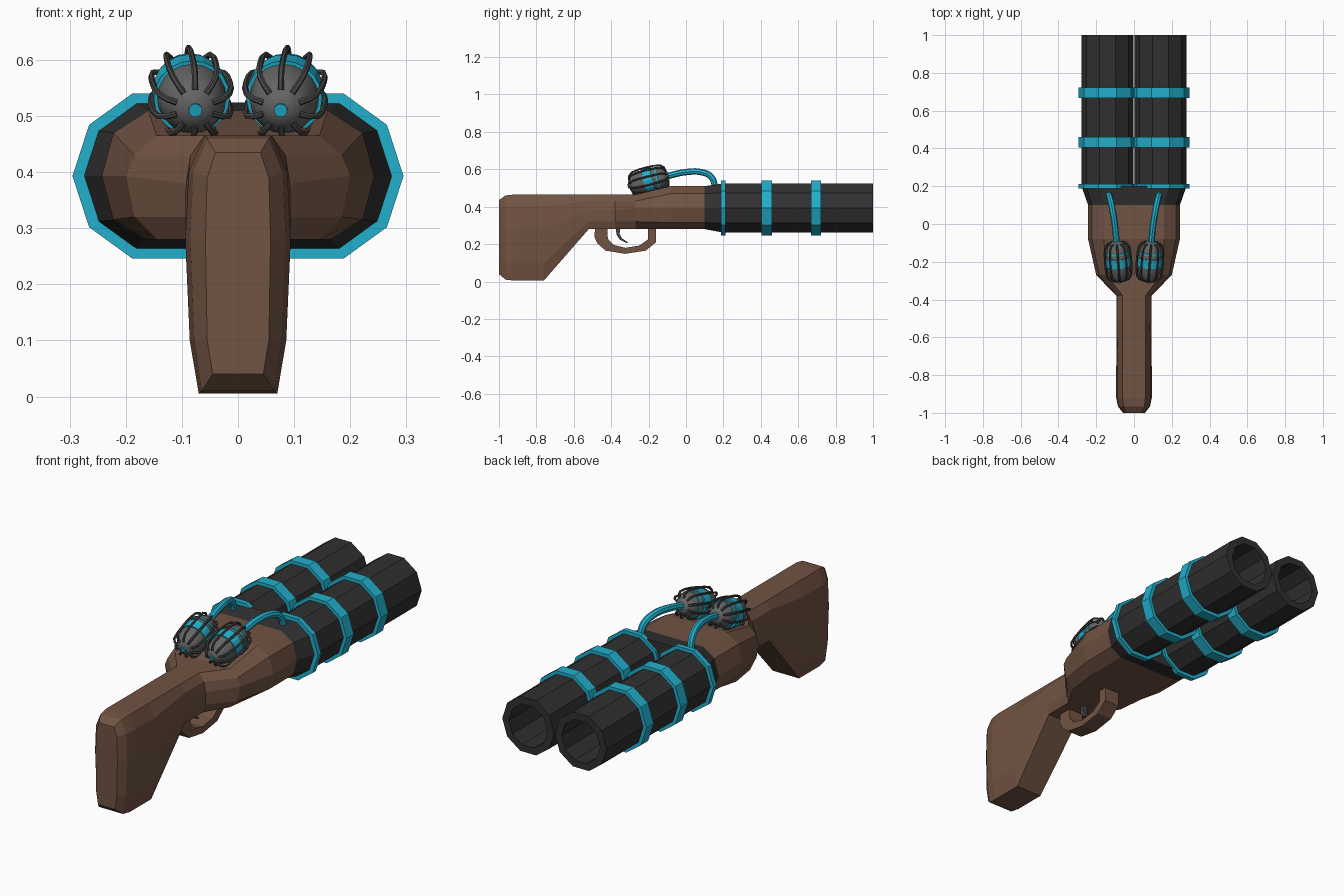
import bpy, bmesh, math
from mathutils import Matrix, Vector

if "Cube" in bpy.data.objects:
    bpy.data.objects.remove(bpy.data.objects["Cube"], do_unlink=True)


def material(name, rgb):
    m = bpy.data.materials.new(name)
    m.use_nodes = True
    m.diffuse_color = (*rgb, 1)
    bsdf = next(n for n in m.node_tree.nodes if n.type == 'BSDF_PRINCIPLED')
    bsdf.inputs["Base Color"].default_value = (*rgb, 1)
    return m


WOOD = material("brown wood", (0.165, 0.087, 0.055))
BLACK = material("black metal", (0.03, 0.03, 0.03))
CYAN = material("cyan", (0.016, 0.43, 0.6))
GREY = material("grey metal", (0.13, 0.13, 0.13))
DARK = material("dark grey metal", (0.065, 0.062, 0.06))


def activate(ob):
    bpy.ops.object.select_all(action='DESELECT')
    ob.select_set(True)
    bpy.context.view_layer.objects.active = ob


def smooth(ob):
    activate(ob)
    bpy.ops.object.shade_smooth_by_angle(angle=math.radians(40))


def finish(bm, name, mat, matrix=None):
    bmesh.ops.remove_doubles(bm, verts=bm.verts, dist=1e-5)
    bmesh.ops.recalc_face_normals(bm, faces=bm.faces)
    me = bpy.data.meshes.new(name)
    bm.to_mesh(me)
    bm.free()
    me.materials.append(mat)
    ob = bpy.data.objects.new(name, me)
    bpy.context.collection.objects.link(ob)
    if matrix:
        ob.matrix_world = matrix
    return ob


def loft(name, sections, mat, caps=True):
    """Skin a row of closed cross-sections."""
    bm = bmesh.new()
    rows = [[bm.verts.new(p) for p in s] for s in sections]
    n = len(rows[0])
    for a, b in zip(rows, rows[1:]):
        for i in range(n):
            j = (i + 1) % n
            bm.faces.new((a[i], a[j], b[j], b[i]))
    if caps:
        bm.faces.new(rows[0])
        bm.faces.new(rows[-1])
    return finish(bm, name, mat)


def lathe(name, profile, sides, mat, matrix):
    """Spin (height, radius) pairs around the local z axis."""
    bm = bmesh.new()
    vs = [bm.verts.new((r, 0, h)) for h, r in profile]
    es = [bm.edges.new(pair) for pair in zip(vs, vs[1:])]
    bmesh.ops.spin(bm, geom=vs + es, axis=(0, 0, 1), cent=(0, 0, 0),
                   angle=math.tau, steps=sides, use_duplicate=False)
    return finish(bm, name, mat, matrix)


def tube(name, paths, radius, mat, matrix=None, res=1, kind='POLY'):
    """Round rods along point paths, turned into a mesh."""
    cu = bpy.data.curves.new(name, 'CURVE')
    cu.dimensions = '3D'
    cu.bevel_depth = radius
    cu.bevel_resolution = res
    cu.resolution_u = 5
    cu.use_fill_caps = True
    for path in paths:
        sp = cu.splines.new(kind)
        if kind == 'BEZIER':
            sp.bezier_points.add(len(path) - 1)
            for bp, p in zip(sp.bezier_points, path):
                bp.co = p
                bp.handle_left_type = bp.handle_right_type = 'AUTO'
        else:
            sp.points.add(len(path) - 1)
            for pt, p in zip(sp.points, path):
                pt.co = (*p, 1)
    cu.materials.append(mat)
    ob = bpy.data.objects.new(name, cu)
    bpy.context.collection.objects.link(ob)
    if matrix:
        ob.matrix_world = matrix
    activate(ob)
    bpy.ops.object.convert(target='MESH')
    smooth(ob)
    return ob


def section(y, half):
    """Mirror a right-hand outline (x, z), bottom to top, at depth y."""
    return [(x, y, z) for x, z in half] + [(-x, y, z) for x, z in reversed(half)]


# Wooden stock and receiver
MID = 0.393
front = [(.165, .28), (.222, .315), (.243, MID), (.222, .47), (.16, .51)]
shoulder = [(.145, .28), (.185, .32), (.2, MID), (.185, .43), (.145, .465)]
grip = [(.08, .28), (.092, .32), (.093, .38), (.085, .43), (.06, .465)]
butt = [(.07, .005), (.086, .1), (.094, .28), (.088, .4), (.06, .465)]
end = [(.045, .04), (.055, .1), (.058, .28), (.055, .39), (.04, .435)]
near_end = [(.065, .01), (.078, .1), (.085, .28), (.08, .4), (.055, .46)]
loft("stock", [section(y, s) for y, s in (
    (-1, end), (-.965, near_end), (-.92, butt), (-.76, butt),
    (-.52, grip), (-.38, grip), (-.27, shoulder), (-.08, front), (.1, front))], WOOD)

# Black collar joining the receiver to both barrels
BX, BR, RR = 0.14, 0.138, 0.155
hull = [(BX + BR * math.cos(a), MID + BR * math.sin(a))
        for a in (math.radians(d) for d in (-72, -36, 0, 36, 72))]
loft("collar", [section(.1, front), section(.2, hull)], BLACK)

# Barrels with raised bands
for side, sx in (("left", 1), ("right", -1)):
    axis = Matrix.Translation((sx * BX, 0, MID)) @ Matrix.Rotation(-math.pi / 2, 4, 'X')
    lathe(side + "_barrel", [(.19, 0), (.19, BR), (1, BR), (1, .103), (.25, .103), (.25, 0)],
          10, BLACK, axis)
    for k, (a, b) in enumerate(((.188, .212), (.405, .46), (.667, .722))):
        lathe(f"{side}_band_{k + 1}", [(a, .12), (a, RR), (b, RR), (b, .12)], 10, CYAN, axis)

# Trigger guard
outer = [(-.485, .3), (-.49, .24), (-.475, .205), (-.43, .165), (-.325, .148),
         (-.215, .165), (-.16, .21), (-.16, .3)]
inner = [(-.42, .3), (-.42, .245), (-.415, .225), (-.385, .195), (-.325, .18),
         (-.25, .192), (-.203, .225), (-.203, .3)]
W = 0.04
loft("trigger_guard", [[(-W, *o), (W, *o), (W, *i), (-W, *i)]
                       for o, i in zip(outer, inner)], WOOD)

# Trigger
hook = [(-.375, -.35, .29), (-.372, -.355, .25), (-.355, -.342, .225), (-.315, -.312, .205)]
loft("trigger", [[(-.012, a, z), (.012, a, z), (.012, b, z + .006), (-.012, b, z + .006)]
                 for a, b, z in hook], DARK)

# Caged canisters and their hoses
shell = [(-.113, 0), (-.109, .022), (-.098, .038), (-.08, .05), (-.05, .059), (-.02, .062)]
shell += [(-h, r) for h, r in reversed(shell)]
rib = [(-.1, .034), (-.096, .052), (-.078, .066), (-.04, .072), (0, .073)]
rib += [(-h, r) for h, r in reversed(rib[:-1])]
RIBS = 10
for side, sx in (("left", 1), ("right", -1)):
    back, tip = Vector((sx * .076, -.31, .51)), Vector((sx * .092, -.088, .567))
    pose = Matrix.Translation((back + tip) / 2) @ \
        (tip - back).to_track_quat('Z', 'Y').to_matrix().to_4x4()
    smooth(lathe(side + "_canister", shell, 20, GREY, pose))
    lathe(side + "_canister_band", [(-.024, .055), (-.024, .068), (.024, .068), (.024, .055)],
          20, CYAN, pose)
    lathe(side + "_canister_stripe", [(.044, .055), (.044, .063), (.054, .062), (.054, .055)],
          20, CYAN, pose)
    lathe(side + "_canister_button", [(-.11, .012), (-.116, .012), (-.116, 0)], 12, CYAN, pose)
    angles = [math.tau * (k + .5) / RIBS for k in range(RIBS)]
    tube(side + "_cage", [[(r * math.cos(a), r * math.sin(a), h) for h, r in rib]
                          for a in angles], .0055, DARK, pose)
    tube(side + "_hose", [[(sx * .092, -.1, .564), (sx * .102, 0, .585), (sx * .115, .08, .585),
                           (sx * .127, .135, .56), (sx * .135, .158, .5)]],
         .017, CYAN, res=2, kind='BEZIER')
